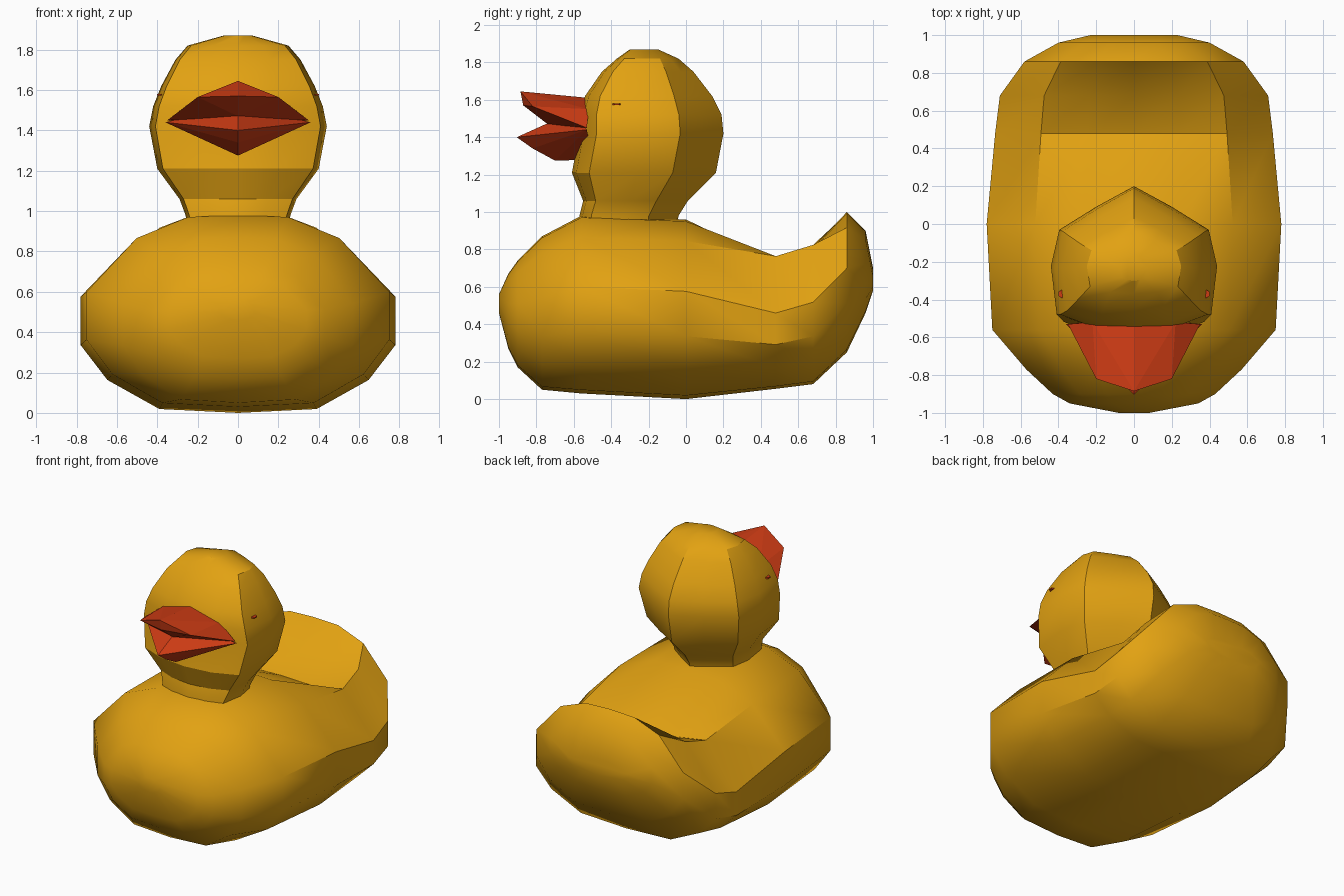
import bpy, bmesh, math
from mathutils import Vector
from mathutils.bvhtree import BVHTree

cube = bpy.data.objects.get("Cube")
if cube:
    bpy.data.objects.remove(cube, do_unlink=True)


def material(name, color):
    mat = bpy.data.materials.new(name)
    mat.use_nodes = True
    mat.diffuse_color = color
    mat.node_tree.nodes["Principled BSDF"].inputs["Base Color"].default_value = color
    return mat


yellow = material("duck yellow", (0.76, 0.36, 0.006, 1))
red = material("beak red", (0.62, 0.045, 0.007, 1))


def finish(name, bm, mat, angle):
    """Turn a bmesh into a shaded object."""
    bmesh.ops.recalc_face_normals(bm, faces=bm.faces[:])
    mesh = bpy.data.meshes.new(name)
    bm.to_mesh(mesh)
    mesh.materials.append(mat)
    obj = bpy.data.objects.new(name, mesh)
    bpy.context.collection.objects.link(obj)
    bpy.ops.object.select_all(action='DESELECT')
    obj.select_set(True)
    bpy.context.view_layer.objects.active = obj
    if angle:
        bpy.ops.object.shade_smooth_by_angle(angle=math.radians(angle))
    return obj


def loft(half_rings):
    """Mirror each half ring across x and bridge the rings, capping both ends."""
    bm = bmesh.new()
    rings = []
    for half in half_rings:
        full = half + [(-x, y, z) for x, y, z in half[-2:0:-1]]
        rings.append([bm.verts.new(p) for p in full])
    for a, b in zip(rings, rings[1:]):
        for i in range(len(a)):
            j = (i + 1) % len(a)
            bm.faces.new((a[i], a[j], b[j], b[i]))
    bm.faces.new(rings[0])
    bm.faces.new(rings[-1])
    return bm


# Body: sections from breast to tail (y, half width, bottom, top, shoulder height)
body_stations = [
    (-1.0, 0.08, 0.46, 0.56, 0.89),
    (-0.95, 0.34, 0.27, 0.67, 0.89),
    (-0.90, 0.43, 0.17, 0.74, 0.89),
    (-0.77, 0.57, 0.05, 0.87, 0.89),
    (-0.56, 0.75, 0.03, 0.98, 0.88),
    (0.0, 0.78, 0.0, 0.96, 0.88),
    (0.48, 0.735, 0.055, 0.73, 1.05),
    (0.68, 0.71, 0.08, 0.81, 1.02),
    (0.86, 0.58, 0.25, 1.0, 0.89),
    (0.96, 0.40, 0.46, 0.90, 0.89),
    (1.0, 0.23, 0.58, 0.70, 0.89),
]


def body_ring(y, w, low, top, shoulder):
    section = [(0, 1), (0.33, 0.99), (0.67, shoulder), (1, 0.6),
               (1, 0.35), (0.83, 0.17), (0.5, 0.02), (0, 0)]
    return [(w * x, y, low + (top - low) * z) for x, z in section]


finish("body", loft([body_ring(*s) for s in body_stations]), yellow, 38)

# Head and neck: level rings (z, half width, front, back)
head_levels = [
    (0.92, 0.25, -0.57, -0.05),
    (0.98, 0.26, -0.57, -0.04),
    (1.06, 0.29, -0.55, 0.01),
    (1.21, 0.40, -0.61, 0.16),
    (1.42, 0.44, -0.57, 0.20),
    (1.52, 0.42, -0.57, 0.19),
    (1.62, 0.38, -0.54, 0.14),
    (1.75, 0.31, -0.45, 0.04),
    (1.82, 0.25, -0.37, -0.04),
    (1.87, 0.07, -0.30, -0.15),
]
head_outline = [(0, 0), (0.5, 0.03), (0.93, 0.12), (1, 0.45),
                (0.9, 0.7), (0.45, 0.86), (0, 1)]


def head_ring(z, w, front, back):
    return [(w * x, front + (back - front) * t, z) for x, t in head_outline]


head_mesh = loft([head_ring(*s) for s in head_levels])
head_surface = BVHTree.FromBMesh(head_mesh)
finish("head", head_mesh, yellow, 32)


# Beak halves: faceted wedges
def wedge(name, points):
    bm = bmesh.new()
    for x, y, z in points:
        for side in ((1, -1) if x else (1,)):
            bm.verts.new((side * x, y, z))
    hull = bmesh.ops.convex_hull(bm, input=bm.verts[:])
    spare = [v for v in hull["geom_interior"] if isinstance(v, bmesh.types.BMVert)]
    bmesh.ops.delete(bm, geom=spare, context='VERTS')
    finish(name, bm, red, 0)


wedge("upper_beak", [
    (0, -0.885, 1.645), (0.2, -0.82, 1.565), (0, -0.87, 1.57),
    (0, -0.74, 1.47), (0.35, -0.53, 1.45), (0.22, -0.52, 1.55), (0, -0.52, 1.61)])
wedge("lower_beak", [
    (0, -0.905, 1.40), (0, -0.82, 1.34), (0, -0.70, 1.275),
    (0.36, -0.53, 1.44), (0, -0.75, 1.47), (0.24, -0.56, 1.47), (0, -0.5, 1.28)])

# Eyes: small thin plates resting on the head
for side, label in ((1, "left"), (-1, "right")):
    spot, normal, _, _ = head_surface.find_nearest(Vector((side * 0.38, -0.37, 1.575)))
    if normal.x * side < 0:
        normal = -normal
    bm = bmesh.new()
    bmesh.ops.create_cone(bm, cap_ends=True, segments=6, radius1=0.022,
                          radius2=0.022, depth=0.008)
    turn = normal.to_track_quat('Z', 'Y').to_matrix()
    for v in bm.verts:
        v.co = spot + turn @ v.co
    finish(label + "_eye", bm, red, 0)
